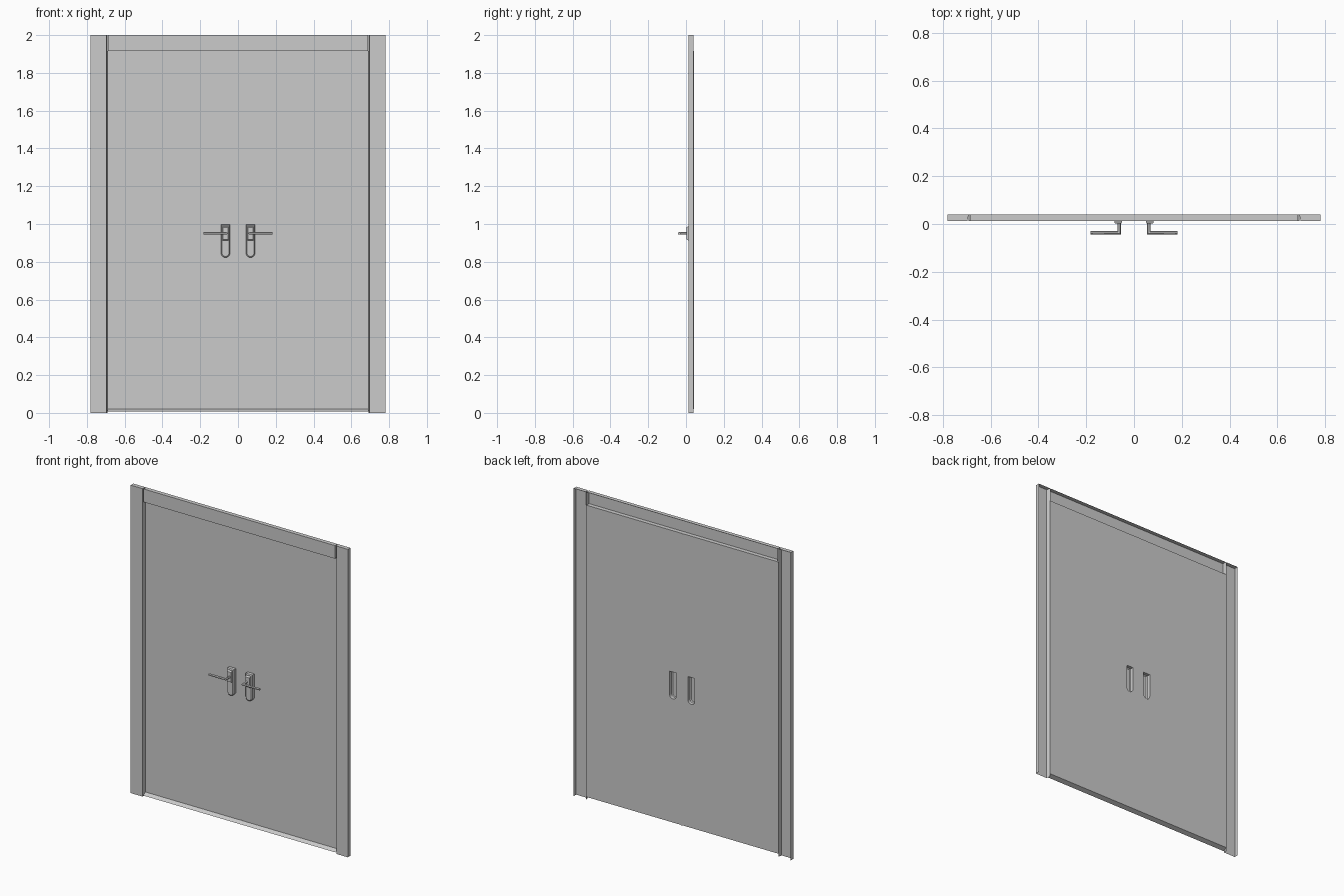
import bpy, bmesh, math
from mathutils import Vector

if "Cube" in bpy.data.objects:
    bpy.data.objects.remove(bpy.data.objects["Cube"])

FRONT, BACK = 0.013, 0.040      # front of the frame, plane of the door leaves
TOP, HEAD, SILL = 2.0, 1.915, 0.02
REVEAL = 0.692


def finish(name, bm, smooth=False):
    bmesh.ops.recalc_face_normals(bm, faces=bm.faces[:])
    me = bpy.data.meshes.new(name)
    bm.to_mesh(me)
    bm.free()
    ob = bpy.data.objects.new(name, me)
    bpy.context.collection.objects.link(ob)
    if smooth:
        bpy.ops.object.select_all(action='DESELECT')
        ob.select_set(True)
        bpy.context.view_layer.objects.active = ob
        bpy.ops.object.shade_smooth_by_angle(angle=math.radians(30))
    return ob


def sweep(name, loops, closed=False, cap_first=False, cap_last=False, smooth=False):
    """Bridge matching point loops into a sheet, with optional end caps."""
    bm = bmesh.new()
    rings = [[bm.verts.new(p) for p in loop] for loop in loops]
    n = len(rings[0])
    for a, b in zip(rings, rings[1:]):
        for i in range(n if closed else n - 1):
            j = (i + 1) % n
            bm.faces.new((a[i], a[j], b[j], b[i]))
    if cap_first:
        bm.faces.new(rings[0])
    if cap_last:
        bm.faces.new(rings[-1])
    return finish(name, bm, smooth)


def plate_outline(s, y, inset=0.0, seg=10):
    """Square-topped, round-bottomed handle plate outline."""
    r = 0.024 - inset
    pts = [(0.066 + r, 0.997 - inset), (0.066 - r, 0.997 - inset)]
    for i in range(seg + 1):
        a = math.pi + math.pi * i / seg
        pts.append((0.066 + r * math.cos(a), 0.846 + r * math.sin(a)))
    return [Vector((s * x, y, z)) for x, z in pts]


def rect(s, x0, x1, y, z0, z1):
    return [Vector((s * x, y, z)) for x, z in ((x0, z0), (x1, z0), (x1, z1), (x0, z1))]


# Header: hollow channel open at the back, with closed ends
section = [(BACK, TOP), (FRONT, TOP), (FRONT, HEAD), (BACK, HEAD)]
sweep("header", [[(x, y, z) for y, z in section] for x in (-0.687, 0.687)],
      cap_first=True, cap_last=True)

# Sloping sill below the leaves
sweep("sill", [[(x, FRONT, 0.008), (x, BACK, SILL)] for x in (-REVEAL, REVEAL)])

# Narrow channel where the leaves meet
channel = [(-0.004, BACK), (-0.004, 0.0435), (0.004, 0.0435), (0.004, BACK)]
sweep("meeting_channel", [[(x, y, z) for x, y in channel] for z in (SILL, HEAD)])

for s, side in ((-1, "left"), (1, "right")):
    # Jamb: hollow upright open at the back, closed at the top
    section = [(0.78, BACK), (0.78, FRONT), (0.697, FRONT), (REVEAL, BACK)]
    sweep(side + "_jamb", [[(s * x, y, z) for x, y in section] for z in (0, TOP)],
          cap_last=True)

    # Door leaf: flat sheet with an opening behind the handle plate
    bm = bmesh.new()
    edges = []
    for loop in (rect(s, 0.004, REVEAL, BACK, SILL, HEAD), plate_outline(s, BACK)):
        vs = [bm.verts.new(p) for p in loop]
        edges += [bm.edges.new((vs[i], vs[(i + 1) % len(vs)])) for i in range(len(vs))]
    bmesh.ops.triangle_fill(bm, use_beauty=True, use_dissolve=False,
                            edges=edges, normal=(0, -1, 0))
    finish(side + "_door_leaf", bm)

    # Handle plate: hollow shell with a chamfered front rim
    sweep(side + "_handle_plate",
          [plate_outline(s, BACK), plate_outline(s, 0.019), plate_outline(s, 0.014, 0.006)],
          closed=True, cap_last=True, smooth=True)

    # Raised block carrying the lever
    sweep(side + "_handle_boss",
          [rect(s, 0.050, 0.082, 0.014, 0.912, 0.988),
           rect(s, 0.052, 0.080, 0.002, 0.918, 0.982)],
          closed=True, cap_first=True, cap_last=True)

    # L-shaped lever: round bar with a mitred corner
    r, seg = 0.0068, 12
    ring = [(r * math.cos(2 * math.pi * i / seg), r * math.sin(2 * math.pi * i / seg))
            for i in range(seg)]
    cx, cy, cz = 0.062, -0.0365, 0.95
    loops = [[(s * (cx + a), 0.004, cz + b) for a, b in ring],
             [(s * (cx + a), cy + a, cz + b) for a, b in ring],
             [(s * 0.183, cy + a, cz + b) for a, b in ring]]
    sweep(side + "_lever", loops, closed=True, cap_first=True, cap_last=True, smooth=True)
